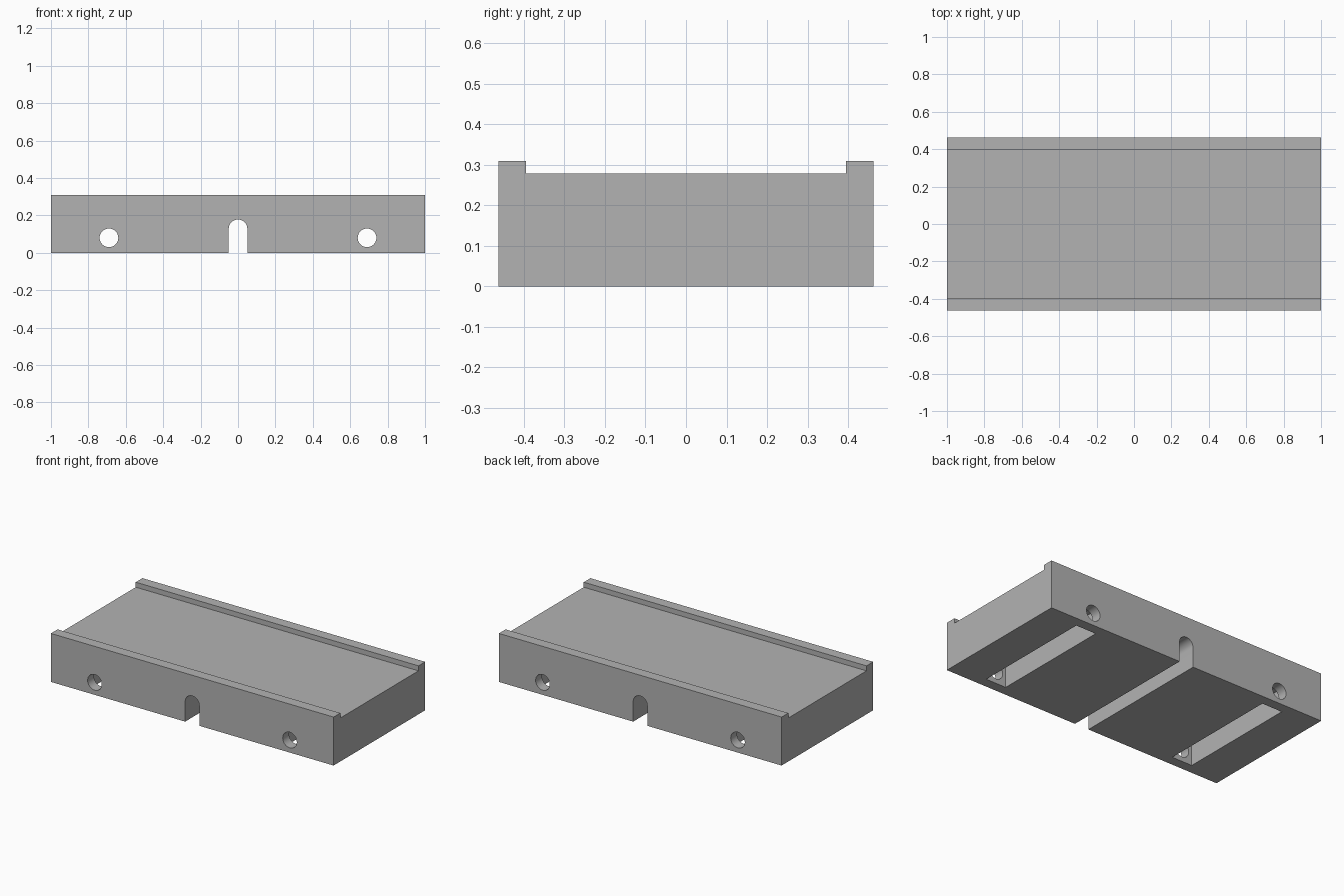
import bpy
import math

cube = bpy.data.objects.get("Cube")
if cube:
    bpy.data.objects.remove(cube, do_unlink=True)

DEPTH = 0.925
HALF_Y = DEPTH / 2

grey = bpy.data.materials.new("plain grey")
grey.use_nodes = True
colour = (0.45, 0.45, 0.45, 1)
grey.diffuse_color = colour
grey.node_tree.nodes["Principled BSDF"].inputs["Base Color"].default_value = colour


def prism(name, profile, start, end, axis):
    """Extrude a 2D profile (a, z) along x or y."""
    def place(a, z, t):
        return (t, a, z) if axis == "x" else (a, t, z)
    n = len(profile)
    verts = [place(a, z, t) for t in (start, end) for a, z in profile]
    faces = [list(range(n))[::-1], list(range(n, 2 * n))]
    faces += [[i, (i + 1) % n, n + (i + 1) % n, n + i] for i in range(n)]
    mesh = bpy.data.meshes.new(name)
    mesh.from_pydata(verts, [], faces)
    obj = bpy.data.objects.new(name, mesh)
    bpy.context.collection.objects.link(obj)
    mesh.materials.append(grey)
    # make normals point outwards
    bpy.ops.object.select_all(action="DESELECT")
    bpy.context.view_layer.objects.active = obj
    obj.select_set(True)
    bpy.ops.object.mode_set(mode="EDIT")
    bpy.ops.mesh.select_all(action="SELECT")
    bpy.ops.mesh.normals_make_consistent(inside=False)
    bpy.ops.object.mode_set(mode="OBJECT")
    return obj


def arc(x, z, r, sweep, steps):
    return [(x + r * math.cos(sweep * i / steps), z + r * math.sin(sweep * i / steps))
            for i in range(steps + 1)]


# Block with a raised lip along each long edge
lip, floor, top = 0.395, 0.278, 0.31
block = prism("block", [(-HALF_Y, 0), (HALF_Y, 0), (HALF_Y, top), (lip, top),
                        (lip, floor), (-lip, floor), (-lip, top), (-HALF_Y, top)],
              -1, 1, "x")

# Arched centre slot, open at the bottom
r = 0.05
cutters = [prism("slot_cutter", [(-r, -0.1), (r, -0.1)] + arc(0, 0.128, r, math.pi, 16),
                 -0.6, 0.6, "y")]

# Bottom pockets and round holes through their end walls
for side in (-1, 1):
    x, half, roof = side * 0.69, 0.072, 0.152
    cutters.append(prism("pocket_cutter", [(x - half, -0.1), (x + half, -0.1),
                                           (x + half, roof), (x - half, roof)],
                         -0.398, 0.398, "y"))
    cutters.append(prism("hole_cutter", arc(x, 0.08, r, math.tau, 32)[:-1],
                         -0.6, 0.6, "y"))

# Cut the block, then discard the cutters
bpy.context.view_layer.objects.active = block
for cutter in cutters:
    cutter.hide_render = True
    cut = block.modifiers.new("cut", "BOOLEAN")
    cut.operation = "DIFFERENCE"
    cut.solver = "EXACT"
    cut.object = cutter
    bpy.ops.object.modifier_apply(modifier=cut.name)
    bpy.data.objects.remove(cutter, do_unlink=True)

bpy.ops.object.select_all(action="DESELECT")
block.select_set(True)
bpy.context.view_layer.objects.active = block
bpy.ops.object.shade_smooth_by_angle(angle=math.radians(30))
